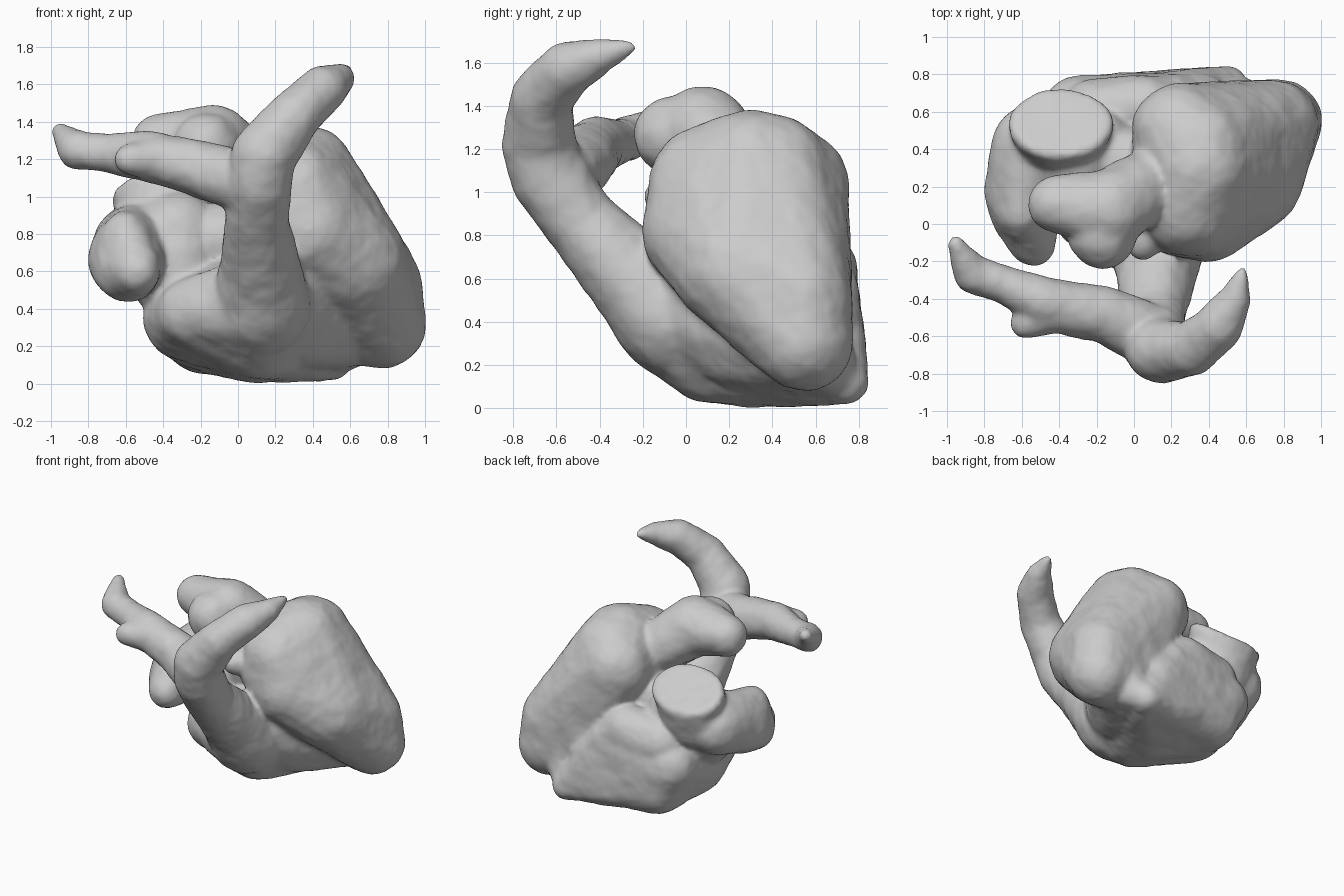
import bpy, bmesh, math
from mathutils import Matrix

def hull(bm, balls):
    """Smooth skin stretched over a group of balls (x, y, z, radius)."""
    part = bmesh.new()
    for x, y, z, r in balls:
        bmesh.ops.create_icosphere(part, subdivisions=3, radius=r,
                                   matrix=Matrix.Translation((x, y, z)))
    res = bmesh.ops.convex_hull(part, input=part.verts[:])
    junk = {g for g in res["geom_interior"] + res["geom_unused"]
            if isinstance(g, bmesh.types.BMVert)}
    bmesh.ops.delete(part, geom=list(junk), context='VERTS')
    mesh = bpy.data.meshes.new("tmp")
    part.to_mesh(mesh)
    part.free()
    bm.from_mesh(mesh)
    bpy.data.meshes.remove(mesh)

def tube(bm, balls):
    """Tapering vessel through a chain of balls."""
    for a, b in zip(balls, balls[1:]):
        hull(bm, [a, b])

lumps = bpy.data.textures.new("lumps", 'CLOUDS')
lumps.noise_scale = 0.18

def finish(bm, name):
    mesh = bpy.data.meshes.new(name)
    bm.to_mesh(mesh)
    bm.free()
    ob = bpy.data.objects.new(name, mesh)
    bpy.context.collection.objects.link(ob)
    m = ob.modifiers.new("fuse", 'REMESH')
    m.mode = 'VOXEL'
    m.voxel_size = 0.018
    m.use_smooth_shade = True
    m = ob.modifiers.new("soften", 'SMOOTH')
    m.factor = 0.5
    m.iterations = 10
    m = ob.modifiers.new("organic", 'DISPLACE')
    m.texture = lumps
    m.strength = 0.02
    m.mid_level = 0.3
    return ob

bm = bmesh.new()   # all chambers are fused into one continuous skin

# Right ventricle
hull(bm, [(0.5, 0.73, 0.13, 0.11), (0.1, 0.3, 0.2, 0.19), (-0.2, 0.6, 0.25, 0.19),
          (-0.27, 0.3, 0.35, 0.23), (-0.3, 0.6, 0.45, 0.19), (0.1, -0.06, 0.42, 0.26),
          (0.1, 0.1, 0.25, 0.22), (0.2, 0.65, 0.55, 0.15), (-0.25, 0.05, 0.38, 0.18)])
hull(bm, [(0.08, 0.62, 0.64, 0.17), (-0.2, 0.58, 0.58, 0.2), (0.1, 0.4, 0.4, 0.25),
          (0.38, 0.68, 0.38, 0.12)])
# Septum joining both ventricles
hull(bm, [(0.3, 0.25, 0.28, 0.2), (0.48, 0.45, 0.27, 0.19), (0.14, 0.0, 0.45, 0.24),
          (0.3, 0.12, 0.58, 0.2), (0.55, 0.68, 0.17, 0.11), (0.6, 0.56, 0.3, 0.2)])

# Outflow trunk with its right and left arteries
tube(bm, [(0.12, -0.06, 0.42, 0.27), (0.12, -0.26, 0.62, 0.21), (0.1, -0.48, 0.85, 0.17),
          (0.11, -0.63, 1.06, 0.175), (0.14, -0.68, 1.22, 0.17), (0.3, -0.67, 1.43, 0.14),
          (0.45, -0.55, 1.57, 0.125), (0.54, -0.4, 1.63, 0.08), (0.58, -0.26, 1.67, 0.03)])
tube(bm, [(0.1, -0.6, 1.06, 0.17), (-0.15, -0.49, 1.13, 0.15), (-0.45, -0.43, 1.21, 0.135),
          (-0.7, -0.32, 1.23, 0.1), (-0.86, -0.27, 1.25, 0.1), (-0.95, -0.11, 1.35, 0.045)])
tube(bm, [(-0.4, -0.45, 1.2, 0.13), (-0.58, -0.53, 1.2, 0.08)])

# Left ventricle
hull(bm, [(0.35, 0.3, 1.1, 0.28), (0.26, 0.1, 0.95, 0.27), (0.24, 0.5, 1.03, 0.25),
          (0.78, 0.55, 0.3, 0.22), (0.6, 0.25, 0.65, 0.3), (0.5, 0.53, 0.36, 0.22),
          (0.76, 0.54, 0.52, 0.22), (0.38, 0.08, 0.82, 0.28), (0.3, 0.1, 1.04, 0.27),
          (0.35, 0.4, 1.09, 0.27)])

# Aorta leaving the left ventricle, ending in two rounded stubs
tube(bm, [(0.25, 0.28, 1.02, 0.2), (0.06, 0.2, 1.13, 0.19), (-0.13, 0.08, 1.28, 0.21),
          (-0.42, 0.11, 1.29, 0.145)])
tube(bm, [(-0.12, 0.1, 1.27, 0.2), (-0.17, -0.06, 1.26, 0.18)])
tube(bm, [(0.1, 0.1, 1.0, 0.12), (0.05, -0.1, 0.98, 0.09)])

# Right atrium with its appendage
hull(bm, [(-0.55, 0.42, 0.75, 0.21), (-0.6, 0.18, 0.67, 0.2), (-0.59, 0.06, 0.62, 0.18),
          (-0.6, 0.06, 0.8, 0.12), (-0.54, -0.1, 0.6, 0.12)])
hull(bm, [(-0.5, 0.35, 0.72, 0.22), (-0.32, 0.34, 0.6, 0.26), (-0.2, 0.42, 0.76, 0.2),
          (-0.32, 0.32, 0.82, 0.2)])
hull(bm, [(-0.2, 0.35, 0.75, 0.2), (0.15, 0.3, 0.8, 0.2)])

# Flat-cut upper vein
ring = []
for i in range(20):
    a = i * math.tau / 20
    x, y = 0.25 * math.cos(a), 0.16 * math.sin(a)
    ring.append((-0.39 + x, 0.53 + y, 1.01 + 0.08 * x - 0.6 * y, 0.03))
hull(bm, ring + [(-0.4, 0.45, 0.78, 0.23)])

finish(bm, "heart_chambers_and_vessels")
